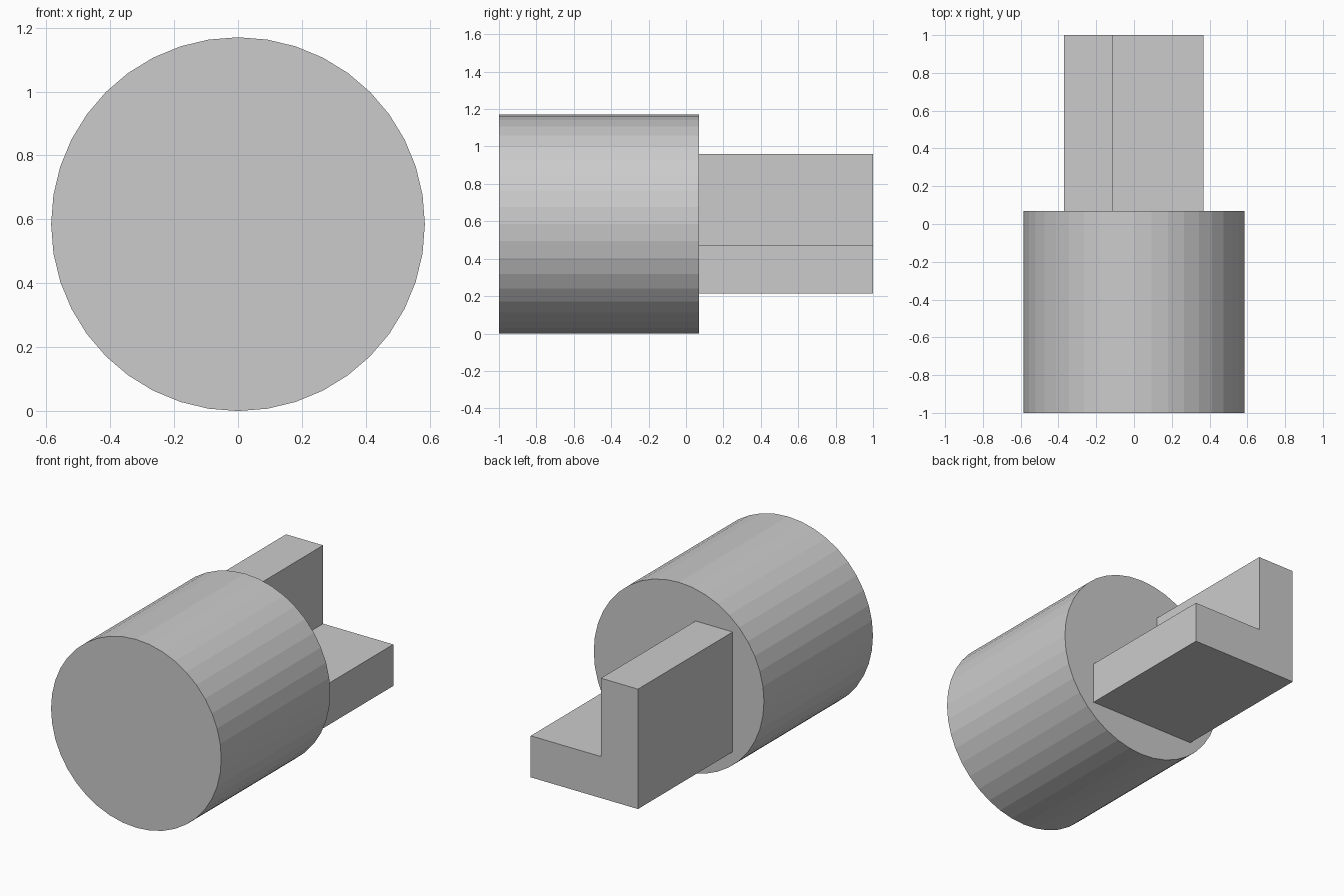
import bpy
import bmesh
from math import pi
from mathutils import Matrix

default = bpy.data.objects.get("Cube")
if default:
    bpy.data.objects.remove(default)

RADIUS = 0.585
FRONT, STEP, BACK = -1.0, 0.07, 1.0

grey = bpy.data.materials.new("plain_grey")
grey.use_nodes = True
colour = (0.6, 0.6, 0.6, 1)
grey.diffuse_color = colour
grey.node_tree.nodes["Principled BSDF"].inputs["Base Color"].default_value = colour


def add_object(name, bm):
    bmesh.ops.recalc_face_normals(bm, faces=bm.faces)
    mesh = bpy.data.meshes.new(name)
    bm.to_mesh(mesh)
    bm.free()
    mesh.materials.append(grey)
    obj = bpy.data.objects.new(name, mesh)
    bpy.context.collection.objects.link(obj)
    return obj


# Faceted cylinder lying along y
bm = bmesh.new()
place = Matrix.Translation((0, (FRONT + STEP) / 2, RADIUS)) @ Matrix.Rotation(pi / 2, 4, "X")
bmesh.ops.create_cone(bm, cap_ends=True, segments=40, radius1=RADIUS,
                      radius2=RADIUS, depth=STEP - FRONT, matrix=place)
add_object("cylinder_body", bm)

# L-shaped bar extruded backwards from the cylinder
left, inner, right = -0.37, -0.115, 0.367
low, ledge, high = 0.215, 0.473, 0.96
profile = [(left, low), (right, low), (right, ledge),
           (inner, ledge), (inner, high), (left, high)]
bm = bmesh.new()
face = bm.faces.new([bm.verts.new((x, STEP, z)) for x, z in profile])
grown = bmesh.ops.extrude_face_region(bm, geom=[face], use_keep_orig=True)
verts = [v for v in grown["geom"] if isinstance(v, bmesh.types.BMVert)]
bmesh.ops.translate(bm, verts=verts, vec=(0, BACK - STEP, 0))
add_object("angle_bar", bm)
